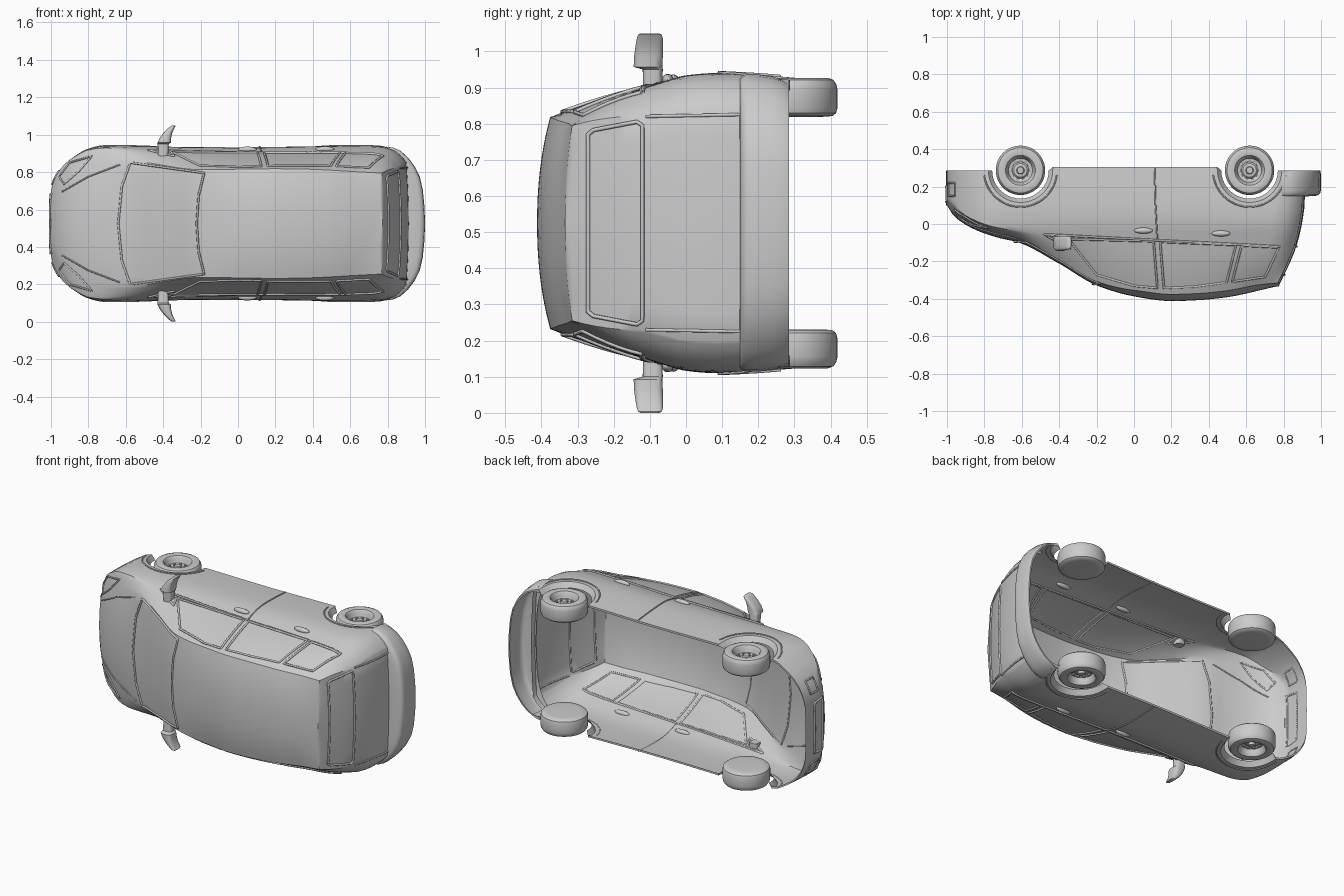
import bpy, bmesh, math
from mathutils import Vector, Matrix
from mathutils.bvhtree import BVHTree

if "Cube" in bpy.data.objects:
    bpy.data.objects.remove(bpy.data.objects["Cube"])

ZC = 0.525                      # centre plane of the car across z; roof points to -y


def P(x, h, w):
    return Vector((x, -h, ZC + w))


def curve(tab, x):
    """Smooth monotone interpolation through (x, value) pairs."""
    if x <= tab[0][0]: return tab[0][1]
    if x >= tab[-1][0]: return tab[-1][1]
    d = [(b[1] - a[1]) / (b[0] - a[0]) for a, b in zip(tab, tab[1:])]
    m = [d[0]] + [0 if p * q <= 0 else 2 * p * q / (p + q) for p, q in zip(d, d[1:])] + [d[-1]]
    i = max(k for k in range(len(d)) if tab[k][0] <= x)
    s = tab[i + 1][0] - tab[i][0]
    t = (x - tab[i][0]) / s
    return ((1 + 2 * t) * (1 - t) ** 2 * tab[i][1] + t * (1 - t) ** 2 * s * m[i]
            + t * t * (3 - 2 * t) * tab[i + 1][1] + t * t * (t - 1) * s * m[i + 1])


def add_grid(bm, rows, closed=False, caps=False):
    vs = [[bm.verts.new(p) for p in r] for r in rows]
    n = len(rows[0])
    for a, b in zip(vs, vs[1:]):
        for j in range(n if closed else n - 1):
            k = (j + 1) % n
            bm.faces.new((a[j], a[k], b[k], b[j]))
    if caps:
        bm.faces.new(vs[0])
        bm.faces.new(vs[-1])


def finish(name, bm, angle=35):
    bmesh.ops.remove_doubles(bm, verts=bm.verts, dist=0.0004)
    bmesh.ops.recalc_face_normals(bm, faces=bm.faces)
    me = bpy.data.meshes.new(name)
    bm.to_mesh(me)
    bm.free()
    ob = bpy.data.objects.new(name, me)
    bpy.context.collection.objects.link(ob)
    bpy.ops.object.select_all(action='DESELECT')
    ob.select_set(True)
    bpy.context.view_layer.objects.active = ob
    bpy.ops.object.shade_smooth_by_angle(angle=math.radians(angle))
    return ob


# Body shape curves along the length
WIDTH = [(-1, .17), (-.99, .215), (-.97, .26), (-.93, .315), (-.87, .362), (-.8, .4), (-.7, .415),
         (-.4, .411), (0, .408), (.6, .415), (.75, .413), (.83, .395), (.88, .355), (.9, .328)]
TOP = [(-1, -.1), (-.96, -.04), (-.85, .03), (-.72, .075), (-.62, .098), (-.4, .212), (-.2, .328),
       (0, .387), (.2, .412), (.5, .395), (.9, .335)]
DROP = [(-1, .012), (-.75, .03), (-.6, .02), (-.25, .02), (.1, .036), (.7, .035), (.9, .02)]
EDGE_W = [(-1, .12), (-.9, .25), (-.75, .33), (-.6, .335), (-.2, .288), (.2, .293), (.9, .27)]
SHOULDER = [(-1, -.14), (-.9, -.045), (-.75, .015), (-.55, .045), (-.4, .06), (.78, .115), (.9, .118)]
SIDE = [(-.3, .97), (-.2, .99), (-.08, 1), (0, .985), (.06, .945), (.12, .9)]
REAR = [(-.1, .9), (0, .885), (.12, .855), (.34, .758)]
ARCHES, ARCH_R, AXLE_H = (-.607, .618), .172, -.287


def section(s):
    """Half cross-section from sill flange up to roof centre as (x, h, w)."""
    W, S, T, ew = (curve(t, s) for t in (WIDTH, SHOULDER, TOP, EDGE_W))
    E = T - curve(DROP, s)
    arch = [c for c in ARCHES if abs(s - c) <= ARCH_R + 1e-6]
    B = -.285 if abs(s) > .7 else -.305
    if arch:
        B = AXLE_H + math.sqrt(max(0, ARCH_R ** 2 - (s - arch[0]) ** 2))
    w0 = W * curve(SIDE, B)
    pts = []
    for i in range(9):
        h = B + (S - B) * i / 8
        pts.append((h, W * curve(SIDE, h)))
    ws = pts[-1][1]
    for i in range(1, 7):
        t = i / 6
        pts.append((S + (E - S) * t, ws + (ew - ws) * t + .03 * t * (1 - t)))
    for i in range(1, 9):
        t = 1 - i / 8
        pts.append((T - (T - E) * t ** 2.2, ew * t))
    out = [(s if s < .4 else .4 + (s - .4) * (curve(REAR, h) - .4) / .5, h, w) for h, w in pts]
    x0, h0, _ = out[0]
    if arch:                    # arch lip tapers in towards the wheel
        return [(arch[0] + (x0 - arch[0]) * .88, AXLE_H + (h0 - AXLE_H) * .88, w0 - .03)] + out
    return [(x0, h0, w0 - .012)] + out


stations = {-1, -.996, -.99, -.98, -.97, -.95, .87, .885, .895, .9}
stations |= {round(-.93 + i * .03, 4) for i in range(61)}
for c in ARCHES:
    stations = {s for s in stations if abs(s - c) > ARCH_R + .008}
    stations |= {c + ARCH_R * math.cos(math.pi * i / 20) for i in range(21)}
    stations |= {c - ARCH_R - .002, c + ARCH_R + .002}
secs = [section(s) for s in sorted(stations)]

# Body shell, open underneath, closed by nose and tailgate panels
bm = bmesh.new()
add_grid(bm, [[P(*p) for p in s] + [P(x, h, -w) for x, h, w in s[-2::-1]] for s in secs])
for s, bulge in ((secs[0], -.004), (secs[-1], .013)):
    add_grid(bm, [[P(x + bulge * (1 - f * f), h, w * f) for f in (1, .75, .5, .25, 0, -.25, -.5, -.75, -1)]
                  for x, h, w in s[1:]])
# leave room for the rear bumper
hidden = [f for f in bm.faces if f.calc_center_median().x > .83 and f.calc_center_median().y > .17]
bmesh.ops.delete(bm, geom=hidden, context='FACES')
body = finish("body_shell", bm)
tree = BVHTree.FromPolygons([v.co for v in body.data.vertices], [p.vertices for p in body.data.polygons])


def project(a, b, axis, sign=1):
    """side: (x, y) from outside; top: (x, w) from the roof; back/nose: (y, w)."""
    o, d = {'side': ((a, b, ZC + 2 * sign), (0, 0, -sign)), 'top': ((a, -2, ZC + b * sign), (0, 1, 0)),
            'back': ((2, a, ZC + b * sign), (-1, 0, 0)), 'nose': ((-2, a, ZC + b * sign), (1, 0, 0))}[axis]
    hit, normal = tree.ray_cast(Vector(o), Vector(d))[:2]
    if hit is None:
        return None
    return hit + normal * (.002 if normal.dot(Vector(d)) < 0 else -.002)


def trim(name, pts, axis, closed=True, both=True, r=.006):
    """Thin moulding laid on the body surface, on one or both sides."""
    cu = bpy.data.curves.new(name, 'CURVE')
    cu.dimensions, cu.bevel_depth, cu.bevel_resolution = '3D', r, 1
    for sign in ((1, -1) if both else (1,)):
        ends = pts[1:] + (pts[:1] if closed else [])
        line = []
        for (a, b), (c, d) in zip(pts, ends):
            n = max(2, int(math.hypot(c - a, d - b) / .012))
            line += [(a + (c - a) * i / n, b + (d - b) * i / n) for i in range(n)]
        if not closed:
            line.append(pts[-1])
        co = [q for q in (project(a, b, axis, sign) for a, b in line) if q]
        sp = cu.splines.new('POLY')
        sp.points.add(len(co) - 1)
        for p, q in zip(sp.points, co):
            p.co = (*q, 1)
        sp.use_cyclic_u = closed
    bpy.context.collection.objects.link(bpy.data.objects.new(name, cu))


def sym(pts):
    return pts + [(a, -b) for a, b in reversed(pts) if b]


# Window frames, seams and lamp outlines
trim("front_door_window", [(-.35, -.08), (-.2, -.27), (0, -.33), (.125, -.342), (.105, -.092)], 'side')
trim("rear_door_window", [(.14, -.095), (.16, -.342), (.32, -.335), (.495, -.312), (.545, -.112)], 'side')
trim("quarter_window", [(.575, -.115), (.525, -.308), (.7, -.282), (.775, -.125)], 'side')
trim("mirror_sail", [(-.48, -.055), (-.36, -.075), (-.34, -.13)], 'side')
trim("door_seam", [(.11, .3), (.115, .1), (.125, -.09)], 'side', False, r=.004)
trim("belt_moulding", [(-.48, -.055), (.1, -.085), (.78, -.12)], 'side', False)
trim("windscreen_frame", [(-.64, 0), (-.62, .2), (-.575, .325), (-.18, .27), (-.21, .15), (-.22, 0),
                          (-.21, -.15), (-.18, -.27), (-.575, -.325), (-.62, -.2)], 'top', both=False)
trim("rear_window_frame", sym([(-.27, .245), (-.255, .257), (-.135, .28), (-.12, .27)]), 'back', both=False)
trim("tailgate_seam", [(-.11, .295), (.15, .3)], 'back', False, r=.005)
trim("headlamp", [(-.78, .36), (-.9, .325), (-.955, .25), (-.93, .21), (-.85, .28)], 'top', r=.005)
trim("bonnet_seam", [(-.94, .17), (-.8, .25), (-.63, .315)], 'top', False, r=.004)
trim("grille", sym([(.12, .16), (.2, .15)]), 'nose', both=False)
trim("fog_lamp", [(.15, .21), (.15, .28), (.22, .28), (.22, .21)], 'nose', r=.005)
for c, n in zip(ARCHES, ("front_arch_flare", "rear_arch_flare")):
    a = [math.pi * i / 24 for i in range(1, 24)]
    trim(n, [(c + .196 * math.cos(t), -AXLE_H - .196 * math.sin(t)) for t in a], 'side', False, r=.004)

# Rear bumper wrapping round the tail; rows are (height, tail inset, side scale)
plan = [(.79, .411), (.83, .406), (.87, .388), (.91, .352), (.945, .305), (.972, .25), (.988, .18), (.997, .09), (1, 0)]
plan += [(x, -w) for x, w in plan[-2::-1]]
rows = [(-.285, .06, .92), (-.285, .02, .94), (-.27, .005, .965), (-.24, 0, .985), (-.2, 0, 1), (-.18, .005, 1),
        (-.165, .02, 1), (-.156, .06, .99), (-.15, .14, .98), (-.147, .45, .95)]
bm = bmesh.new()
add_grid(bm, [[P(x - k * (x - .79), h, w * f) for x, w in plan] for h, k, f in rows])
finish("rear_bumper", bm, 50)

# Wheels: lathed tyre and rim with a ring of lugs
tyre = [(0, .374), (.017, .374), (.021, .362), (.036, .36), (.044, .352), (.064, .358), (.07, .372), (.074, .39),
        (.08, .397), (.105, .402), (.121, .396), (.129, .384), (.132, .37), (.132, .318), (.128, .304),
        (.118, .296), (.09, .294), (0, .294)]
for c, end in zip(ARCHES, ("front", "rear")):
    for sign, side in ((1, "left"), (-1, "right")):
        bm = bmesh.new()
        add_grid(bm, [[P(c + r * math.cos(t), AXLE_H + r * math.sin(t), sign * w)
                       for t in (math.tau * i / 48 for i in range(48))] for r, w in tyre], True)
        for i in range(10):
            t = math.tau * i / 10
            bmesh.ops.create_cone(bm, cap_ends=True, segments=10, radius1=.008, radius2=.008, depth=.012,
                                  matrix=Matrix.Translation(P(c + .053 * math.cos(t), AXLE_H + .053 * math.sin(t),
                                                              sign * .356)))
        finish(f"{end}_{side}_wheel", bm)

# Door mirrors and handles, both sides
mirror = [(.355, -.4, .092, .026, .026), (.425, -.4, .092, .03, .028), (.432, -.395, .105, .036, .04),
          (.46, -.387, .104, .03, .04), (.49, -.372, .102, .022, .038), (.512, -.355, .1, .016, .036),
          (.521, -.347, .1, .013, .033), (.525, -.344, .1, .008, .026)]
for sign, side in ((1, "left"), (-1, "right")):
    bm = bmesh.new()
    ring = [(math.copysign(abs(math.cos(t)) ** .6, math.cos(t)), math.copysign(abs(math.sin(t)) ** .6, math.sin(t)))
            for t in (math.tau * (i + .5) / 24 for i in range(24))]
    add_grid(bm, [[P(x + a * sx, h + b * sh, sign * w) for a, b in ring] for w, x, h, sx, sh in mirror], True, True)
    finish(f"{side}_mirror", bm, 40)
    for x, y, n in ((.05, -.035, "front"), (.465, -.05, "rear")):
        q = project(x, y, 'side', sign)
        bm = bmesh.new()
        bmesh.ops.create_uvsphere(bm, u_segments=24, v_segments=12, radius=1,
                                  matrix=Matrix.Translation(q) @ Matrix.Diagonal((.05, .016, .016, 1)))
        finish(f"{side}_{n}_door_handle", bm)
